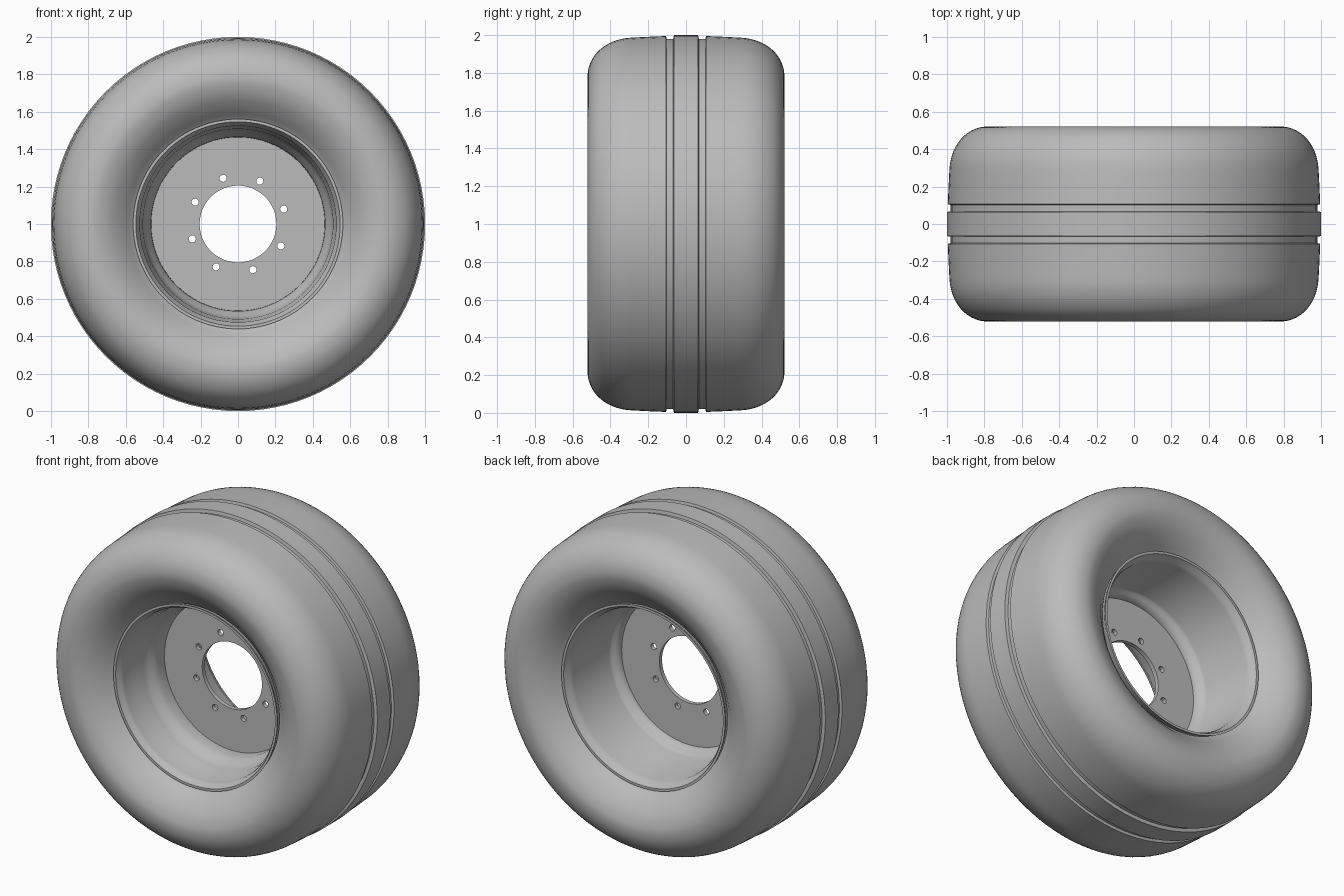
import bpy, bmesh
from math import sin, cos, pi, radians
from mathutils import Vector, Matrix

cube = bpy.data.objects.get("Cube")
if cube:
    bpy.data.objects.remove(cube, do_unlink=True)

AXLE = Vector((0, 0, 1))
SEGMENTS = 96

grey = bpy.data.materials.new("plain_grey")
grey.use_nodes = True
grey.diffuse_color = (0.5, 0.5, 0.5, 1)
grey.node_tree.nodes["Principled BSDF"].inputs["Base Color"].default_value = (0.5, 0.5, 0.5, 1)


def finish(name, mesh, smooth):
    mesh.materials.clear()
    mesh.materials.append(grey)
    obj = bpy.data.objects.new(name, mesh)
    obj.location = AXLE
    bpy.context.collection.objects.link(obj)
    bpy.ops.object.select_all(action="DESELECT")
    obj.select_set(True)
    bpy.context.view_layer.objects.active = obj
    if smooth:
        bpy.ops.object.shade_smooth_by_angle(angle=radians(32))
    return obj


def revolve(name, profile):
    """Spin a closed (radius, y) outline around the axle."""
    bm = bmesh.new()
    verts = [bm.verts.new((r, y, 0)) for r, y in profile]
    edges = [bm.edges.new((verts[i - 1], verts[i])) for i in range(len(verts))]
    bmesh.ops.spin(bm, geom=verts + edges, cent=(0, 0, 0), axis=(0, 1, 0),
                   angle=2 * pi, steps=SEGMENTS)
    bmesh.ops.remove_doubles(bm, verts=bm.verts, dist=1e-4)
    bmesh.ops.recalc_face_normals(bm, faces=bm.faces)
    mesh = bpy.data.meshes.new(name)
    bm.to_mesh(mesh)
    bm.free()
    return finish(name, mesh, True)


def rounded(points, steps=3):
    """Smooth curve through the given points."""
    p = [Vector(q) for q in points]
    p = [2 * p[0] - p[1]] + p + [2 * p[-1] - p[-2]]
    out = []
    for a, b, c, d in zip(p, p[1:], p[2:], p[3:]):
        for k in range(steps):
            t = k / steps
            out.append(tuple(0.5 * (2 * b + (c - a) * t + (2 * a - 5 * b + 4 * c - d) * t * t
                                    + (3 * b - a - 3 * c + d) * t ** 3)))
    return out + [tuple(p[-2])]


# Tyre: bulging sidewall, crowned tread and two grooves, mirrored about the middle
sidewall = rounded([(0.55, 0.38), (0.575, 0.4), (0.62, 0.445), (0.68, 0.49), (0.74, 0.515),
                    (0.79, 0.521), (0.85, 0.508), (0.91, 0.47), (0.955, 0.41), (0.98, 0.34),
                    (0.988, 0.26), (0.995, 0.106)])
groove = [(0.98, 0.102), (0.98, 0.068), (1.0, 0.064)]
half = sidewall + groove
revolve("tyre", half + [(r, -y) for r, y in reversed(half)])

# Rim: front lip, bead seat and hump, drop to the disc, then the deep rear barrel
barrel = [(0.546, -0.418), (0.542, -0.405), (0.53, -0.39), (0.525, -0.37), (0.52, -0.28),
          (0.508, -0.255), (0.505, -0.21), (0.492, -0.175), (0.474, -0.15), (0.465, -0.12),
          (0.463, -0.03), (0.468, -0.01), (0.48, 0.008), (0.495, 0.018), (0.503, 0.035),
          (0.52, 0.36), (0.528, 0.385), (0.542, 0.405), (0.546, 0.418)]
revolve("rim", barrel + [(r + 0.015, y) for r, y in reversed(barrel)])

# Disc: flat plate with a centre bore and eight bolt holes
curve = bpy.data.curves.new("wheel_disc_outline", "CURVE")
curve.dimensions = "2D"
curve.fill_mode = "BOTH"
curve.extrude = 0.013


def circle(x, y, radius, count):
    spline = curve.splines.new("POLY")
    spline.points.add(count - 1)
    spline.use_cyclic_u = True
    for i, pt in enumerate(spline.points):
        a = 2 * pi * i / count
        pt.co = (x + radius * cos(a), y + radius * sin(a), 0, 1)


circle(0, 0, 0.47, SEGMENTS)
circle(0, 0, 0.205, 64)
for i in range(8):
    a = radians(18 + 45 * i)
    circle(0.257 * cos(a), 0.257 * sin(a), 0.019, 20)

outline = bpy.data.objects.new("wheel_disc_outline", curve)
bpy.context.collection.objects.link(outline)
bpy.context.view_layer.update()
evaluated = outline.evaluated_get(bpy.context.evaluated_depsgraph_get())
plate = bpy.data.meshes.new_from_object(evaluated)
bpy.data.objects.remove(outline, do_unlink=True)
plate.transform(Matrix.Translation((0, -0.045, 0)) @ Matrix.Rotation(pi / 2, 4, "X"))
finish("wheel_disc", plate, True)
